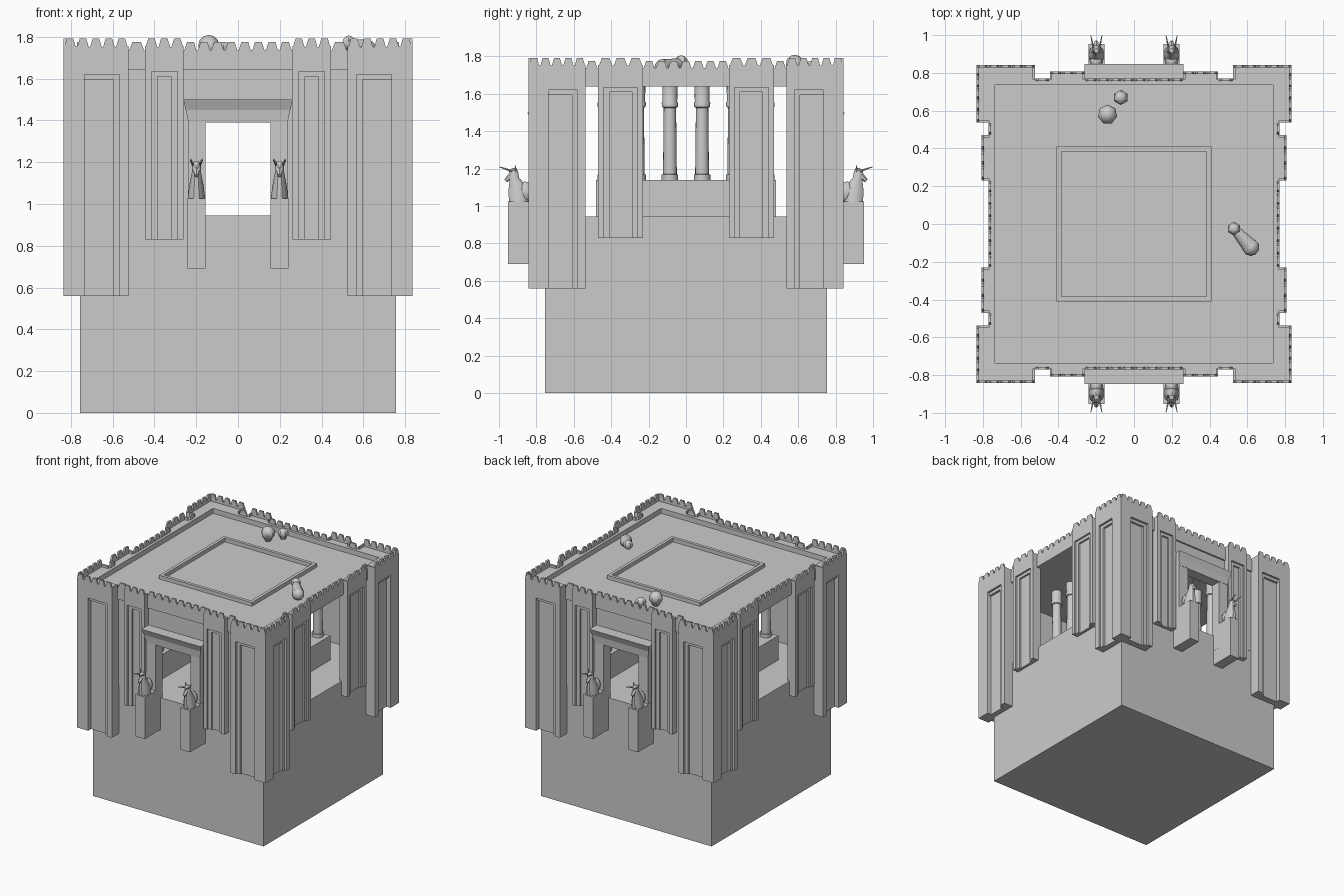
import bpy, bmesh, math
from mathutils import Matrix, Vector

if "Cube" in bpy.data.objects:
    bpy.data.objects.remove(bpy.data.objects["Cube"], do_unlink=True)

STONE = (0.6, 0.6, 0.6, 1)
mat = bpy.data.materials.new("pale_stone")
mat.use_nodes = True
mat.diffuse_color = STONE
mat.node_tree.nodes["Principled BSDF"].inputs["Base Color"].default_value = STONE

FRONT, RIGHT, BACK, LEFT = 0, 90, 180, 270


def finish(name, bm, turn=0, smooth=False):
    """Turn the part about z, store it and give it the stone."""
    bm.transform(Matrix.Rotation(math.radians(turn), 4, 'Z'))
    bmesh.ops.recalc_face_normals(bm, faces=bm.faces)
    me = bpy.data.meshes.new(name)
    bm.to_mesh(me)
    bm.free()
    me.materials.append(mat)
    ob = bpy.data.objects.new(name, me)
    bpy.context.collection.objects.link(ob)
    if smooth:
        bpy.ops.object.select_all(action='DESELECT')
        ob.select_set(True)
        bpy.context.view_layer.objects.active = ob
        bpy.ops.object.shade_smooth_by_angle(angle=math.radians(40))
    return ob


def prism(bm, outline, near, far):
    """Extrude a (u, z) outline outwards from a wall, front facing -y."""
    face = bm.faces.new([bm.verts.new((u, -near, z)) for u, z in outline])
    geo = bmesh.ops.extrude_face_region(bm, geom=[face])["geom"]
    verts = [g for g in geo if isinstance(g, bmesh.types.BMVert)]
    bmesh.ops.translate(bm, verts=verts, vec=(0, near - far, 0))


def box(bm, x0, x1, y0, y1, z0, z1):
    prism(bm, [(x0, z0), (x1, z0), (x1, z1), (x0, z1)], -y0, -y1)


def arch(u0, u1, z0, z1, v0, v1, top):
    """Upside-down U outline, open at the bottom."""
    return [(u0, z0), (v0, z0), (v0, top), (v1, top), (v1, z0), (u1, z0), (u1, z1), (u0, z1)]


def loft(bm, rings, sides):
    """Skin elliptical rings given as (centre, half x, half y)."""
    loops = []
    for c, rx, ry in rings:
        loops.append([bm.verts.new((c[0] + rx * math.cos(2 * math.pi * i / sides),
                                    c[1] + ry * math.sin(2 * math.pi * i / sides), c[2]))
                      for i in range(sides)])
    for a, b in zip(loops, loops[1:]):
        for i in range(sides):
            j = (i + 1) % sides
            bm.faces.new((a[i], a[j], b[j], b[i]))
    bm.faces.new(loops[0])
    bm.faces.new(loops[-1])


def spike(bm, start, end, r0, r1, sides=6):
    a, b = Vector(start), Vector(end)
    m = Matrix.Translation((a + b) / 2) @ (b - a).to_track_quat('Z', 'Y').to_matrix().to_4x4()
    bmesh.ops.create_cone(bm, cap_ends=True, segments=sides, radius1=r0, radius2=r1,
                          depth=(b - a).length, matrix=m)


def ball(bm, c, size, u=8, v=6):
    m = Matrix.Translation(c) @ Matrix.Diagonal((*size, 1))
    bmesh.ops.create_uvsphere(bm, u_segments=u, v_segments=v, radius=1, matrix=m)


def battlement(bm, u0, u1, count, out, low, high):
    """Thin plate with a row of tapered merlons."""
    p = (u1 - u0) / count
    pts = [(u1, 1.7), (u0, 1.7)]
    for i in range(count):
        s = u0 + i * p
        pts += [(s + 0.06 * p, low), (s + 0.25 * p, high), (s + 0.75 * p, high), (s + 0.94 * p, low)]
    prism(bm, pts, out - 0.014, out)


def pier(bm, u0, u1, bottom, out, step, rim, top, count):
    """Wall pier with a doubly stepped panel running out at its foot."""
    ledge = 1.735
    prism(bm, [(u0, bottom), (u1, bottom), (u1, ledge), (u0, ledge)], 0.735, out - 2 * step)
    prism(bm, arch(u0, u1, bottom, ledge, u0 + rim + 0.03, u1 - rim - 0.03, top - 0.025),
          out - 2 * step, out - step)
    prism(bm, arch(u0, u1, bottom, ledge, u0 + rim, u1 - rim, top), out - step, out)
    battlement(bm, u0, u1, count, out, 1.752, 1.792)
    for u in (u0, u1 - 0.012):
        prism(bm, [(u, 1.7), (u + 0.012, 1.7), (u + 0.012, 1.755), (u, 1.755)], 0.765, out)


# Solid base
bm = bmesh.new()
box(bm, -0.755, 0.755, -0.755, 0.755, 0, 0.945)
finish("base", bm)

# Roof slab and its square curb
bm = bmesh.new()
box(bm, -0.757, 0.757, -0.757, 0.757, 1.64, 1.695)
finish("roof", bm)
bm = bmesh.new()
for s in (-1, 1):
    box(bm, -0.41, 0.41, s * 0.385, s * 0.41, 1.69, 1.725)
    box(bm, s * 0.385, s * 0.41, -0.385, 0.385, 1.69, 1.725)
finish("roof_curb", bm)

# Parapet, piers and corner towers on all four sides
for side, turn in (("front", FRONT), ("right", RIGHT), ("back", BACK), ("left", LEFT)):
    gate = turn in (FRONT, BACK)
    end, out = (0.835, 0.843) if gate else (0.843, 0.835)
    t0, p0, p1 = (0.525, 0.26, 0.445) if gate else (0.537, 0.23, 0.47)
    bm = bmesh.new()
    box(bm, -0.77, 0.77, -0.77, -0.735, 1.64, 1.735)
    battlement(bm, -p0, p0, 8 if gate else 7, 0.77, 1.737, 1.775)
    for a, b in ((-t0, -p1), (p1, t0)):
        battlement(bm, a, b, 1, 0.77, 1.737, 1.775)
    finish(side + "_parapet", bm, turn)
    for s in (-1, 1):
        bm = bmesh.new()
        a, b = sorted((s * t0, s * end))
        pier(bm, a, b, 0.56, out, 0.018, 0.042, 1.62, 5)
        finish(side + "_tower", bm, turn)
        bm = bmesh.new()
        a, b = sorted((s * p0, s * p1))
        pier(bm, a, b, 0.83, 0.807, 0.015, 0.03, 1.635, 3)
        finish(side + "_pier", bm, turn)

# Gate walls, door surrounds, pedestals and horned guardians
for side, turn in (("front", FRONT), ("back", BACK)):
    bm = bmesh.new()
    prism(bm, arch(-0.755, 0.755, 0.945, 1.65, -0.155, 0.155, 1.39), 0.735, 0.757)
    finish(side + "_wall", bm, turn)

    bm = bmesh.new()
    prism(bm, arch(-0.24, 0.24, 0.81, 1.42, -0.155, 0.155, 1.39), 0.735, 0.82)
    finish(side + "_door_frame", bm, turn)
    bm = bmesh.new()
    loft(bm, [((0, -0.78, z), w * math.sqrt(2), d * math.sqrt(2))
              for z, w, d in ((1.39, 0.24, 0.04), (1.5, 0.262, 0.066))], 4)
    bm.free()
    bm = bmesh.new()
    rows = []
    for z, w, d in ((1.392, 0.238, 0.822), (1.45, 0.25, 0.828), (1.5, 0.262, 0.848)):
        rows.append([bm.verts.new(v) for v in ((-w, -0.74, z), (w, -0.74, z), (w, -d, z), (-w, -d, z))])
    for a, b in zip(rows, rows[1:]):
        for i in range(4):
            j = (i + 1) % 4
            bm.faces.new((a[i], a[j], b[j], b[i]))
    bm.faces.new(rows[0])
    bm.faces.new(rows[-1])
    finish(side + "_door_lintel", bm, turn)

    for s in (-1, 1):
        x = s * 0.199
        bm = bmesh.new()
        box(bm, x - 0.043, x + 0.043, -0.953, -0.75, 0.69, 1.025)
        finish(side + "_pedestal", bm, turn)

        bm = bmesh.new()
        loft(bm, [((x, -y, z), w, d) for z, y, d, w in (
            (1.025, 0.895, 0.054, 0.042), (1.08, 0.9, 0.052, 0.035), (1.12, 0.905, 0.042, 0.028),
            (1.15, 0.918, 0.028, 0.022), (1.185, 0.922, 0.025, 0.021), (1.203, 0.918, 0.012, 0.012))], 10)
        ball(bm, (x, -0.86, 1.075), (0.036, 0.042, 0.057))
        spike(bm, (x, -0.925, 1.17), (x, -0.965, 1.135), 0.02, 0.01)
        for e in (-1, 1):
            spike(bm, (x + e * 0.014, -0.925, 1.185), (x + e * 0.03, -0.998, 1.21), 0.007, 0.002)
            spike(bm, (x + e * 0.014, -0.915, 1.185), (x + e * 0.028, -0.91, 1.218), 0.009, 0.001)
        finish(side + "_guardian", bm, turn, True)

# Inner ledges, each with a row of columns
shaft = [(1.14, 0.044), (1.168, 0.044), (1.17, 0.037), (1.525, 0.033), (1.53, 0.042),
         (1.55, 0.044), (1.56, 0.039), (1.64, 0.041)]
for s, side in ((1, "right"), (-1, "left")):
    bm = bmesh.new()
    a, b = sorted((s * 0.33, s * 0.48))
    box(bm, a, b, -0.48, 0.48, 0.94, 1.14)
    finish(side + "_ledge", bm)
    for i in range(6):
        bm = bmesh.new()
        y = (i - 2.5) * 0.172
        loft(bm, [((s * 0.405, y, z), r, r) for z, r in shaft], 16)
        finish(side + "_column", bm, 0, True)

# Jars lying on the roof
bm = bmesh.new()
ball(bm, (-0.14, 0.58, 1.757), (0.052, 0.052, 0.052), 7, 6)
spike(bm, (-0.14, 0.58, 1.72), (-0.14, 0.58, 1.69), 0.035, 0.018, 7)
ball(bm, (-0.07, 0.67, 1.74), (0.04, 0.04, 0.036), 6, 6)
spike(bm, (-0.07, 0.67, 1.725), (-0.07, 0.67, 1.69), 0.03, 0.018, 6)
finish("round_jars", bm, 0, True)
bm = bmesh.new()
ball(bm, (0.53, -0.025, 1.77), (0.036, 0.036, 0.036), 6, 6)
spike(bm, (0.53, -0.025, 1.765), (0.62, -0.125, 1.74), 0.025, 0.046, 10)
ball(bm, (0.618, -0.123, 1.74), (0.046, 0.046, 0.046), 10, 8)
finish("long_jar", bm, 0, True)
